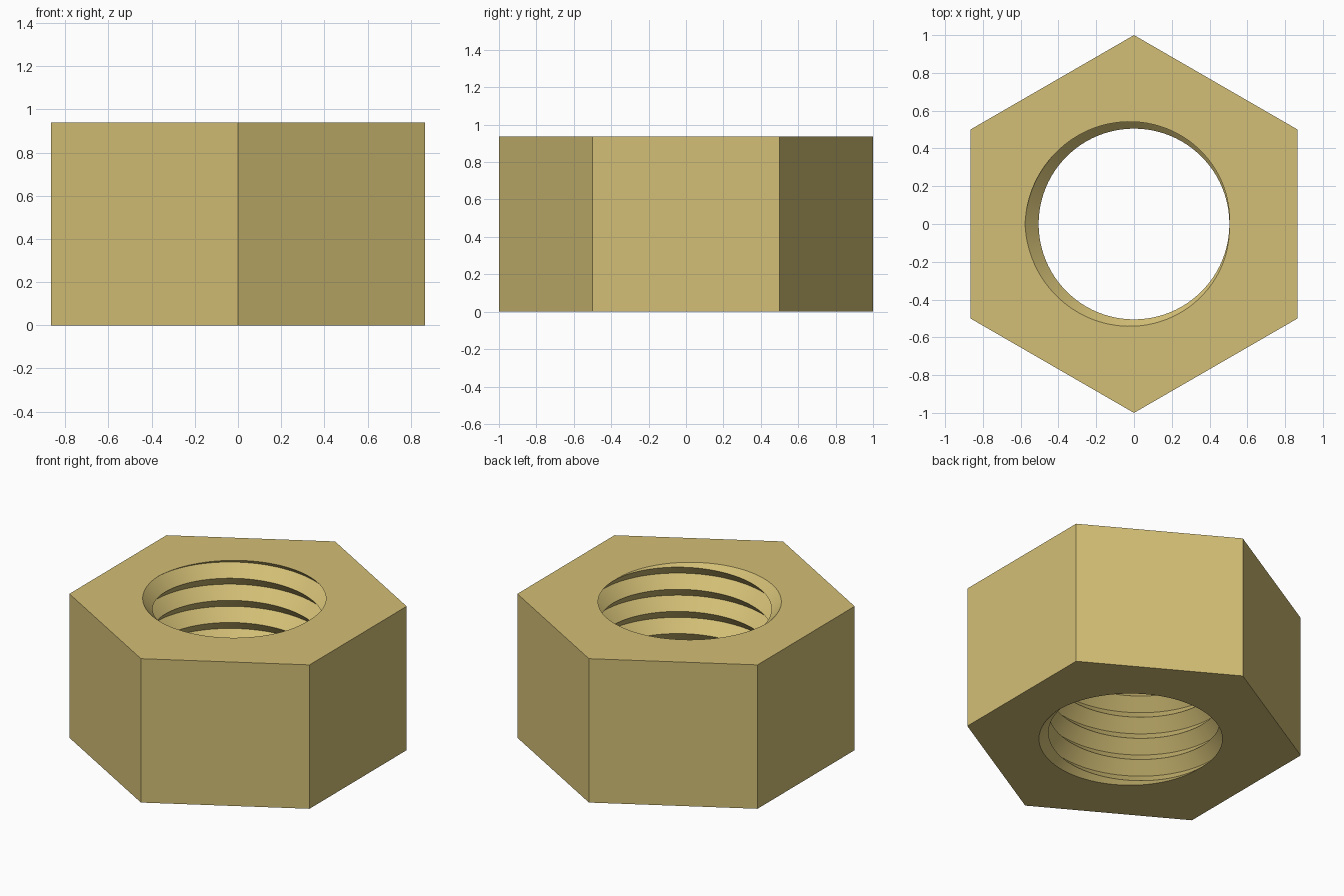
import bpy
import bmesh
from math import sin, cos, pi

cube = bpy.data.objects.get("Cube")
if cube:
    bpy.data.objects.remove(cube, do_unlink=True)

HEIGHT = 0.938
PITCH = HEIGHT / 6.5
CREST, ROOT = 0.505, 0.577     # thread radii
STEPS = 96                     # segments per thread turn

brass = bpy.data.materials.new("brass")
brass.use_nodes = True
colour = (0.65, 0.52, 0.18, 1)
brass.diffuse_color = colour
brass.node_tree.nodes["Principled BSDF"].inputs["Base Color"].default_value = colour

bm = bmesh.new()

# V-shaped internal thread: a right-handed helical strip, longer than the nut
first, last = -2 * STEPS, 9 * STEPS


def helix(radius, offset):
    return [bm.verts.new((radius * cos(2 * pi * n / STEPS),
                          radius * sin(2 * pi * n / STEPS),
                          PITCH * n / STEPS + offset)) for n in range(first, last)]


crest = helix(CREST, -PITCH / 2)
root = helix(ROOT, 0)
for i in range(len(crest) - 1):
    bm.faces.new((crest[i], crest[i + 1], root[i + 1], root[i]))
    j = i + STEPS
    if j + 1 < len(crest):
        bm.faces.new((root[i], root[i + 1], crest[j + 1], crest[j]))

# Trim the thread flush with both ends of the nut
for z, normal in ((0, (0, 0, -1)), (HEIGHT, (0, 0, 1))):
    bmesh.ops.bisect_plane(bm, geom=bm.verts[:] + bm.edges[:] + bm.faces[:],
                           dist=1e-6, plane_co=(0, 0, z), plane_no=normal,
                           clear_outer=True)
bmesh.ops.remove_doubles(bm, verts=bm.verts[:], dist=1e-5)
rims = [[e for e in bm.edges if e.is_boundary
         and all(abs(v.co.z - z) < 1e-4 for v in e.verts)] for z in (0, HEIGHT)]

# Hexagonal body: end faces around the bore, then six flat sides
rings = []
for z, rim in zip((0, HEIGHT), rims):
    ring = [bm.verts.new((sin(k * pi / 3), cos(k * pi / 3), z)) for k in range(6)]
    outline = [bm.edges.new((ring[k], ring[(k + 1) % 6])) for k in range(6)]
    bmesh.ops.triangle_fill(bm, edges=rim + outline, use_beauty=True, normal=(0, 0, 1))
    rings.append(ring)
low, high = rings
for k in range(6):
    m = (k + 1) % 6
    bm.faces.new((low[k], low[m], high[m], high[k]))
bmesh.ops.recalc_face_normals(bm, faces=bm.faces[:])

mesh = bpy.data.meshes.new("hex_nut")
bm.to_mesh(mesh)
bm.free()
mesh.materials.append(brass)
nut = bpy.data.objects.new("hex_nut", mesh)
bpy.context.collection.objects.link(nut)

# Smooth bore, crisp edges
bpy.ops.object.select_all(action='DESELECT')
nut.select_set(True)
bpy.context.view_layer.objects.active = nut
bpy.ops.object.shade_smooth_by_angle()
